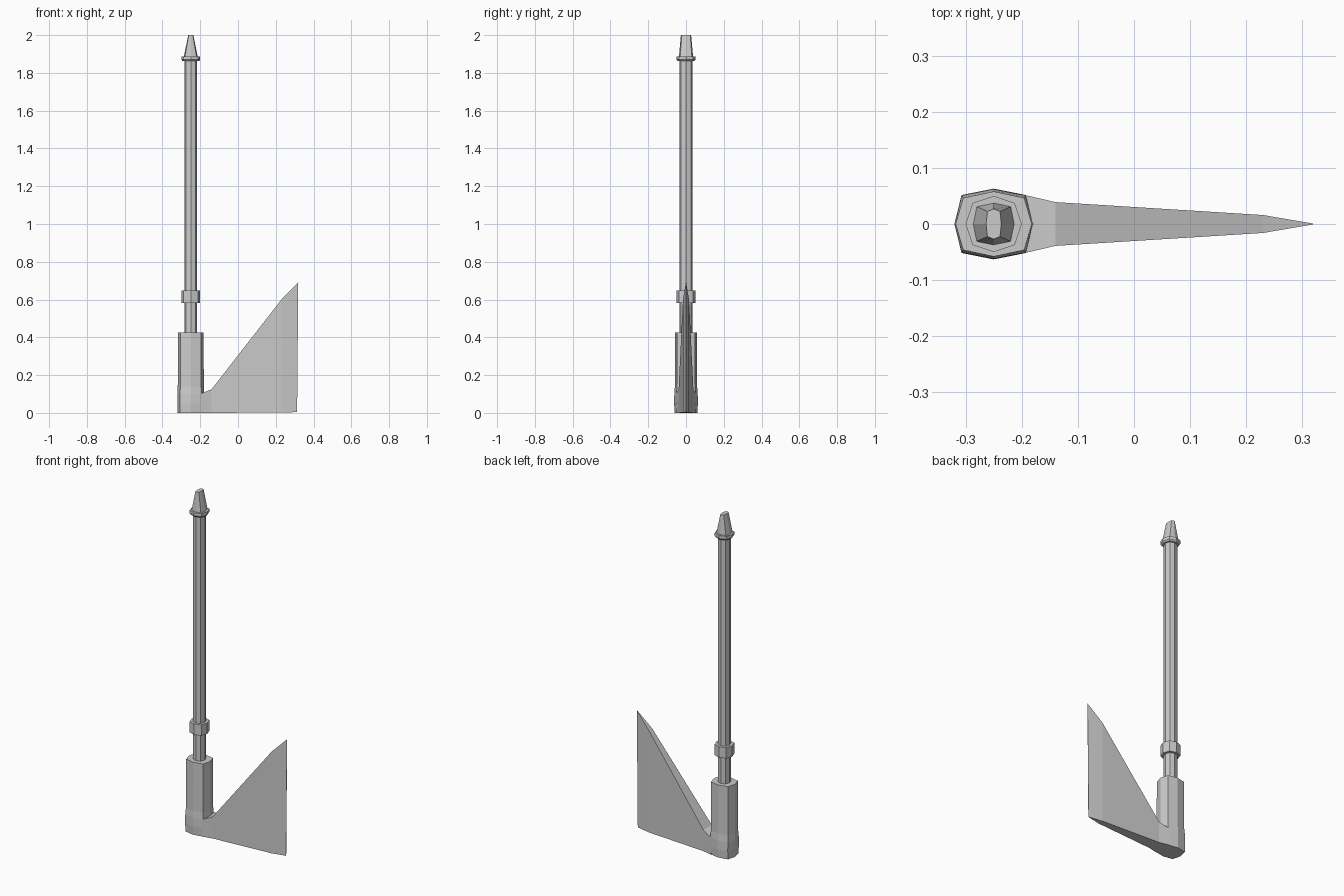
import bpy

if "Cube" in bpy.data.objects:
    bpy.data.objects.remove(bpy.data.objects["Cube"])

CX = -0.25  # axis of the shaft


def loft(name, sections):
    """Skin equal-length closed sections and cap both ends."""
    n = len(sections[0])
    verts = [p for s in sections for p in s]
    faces = [tuple(range(n))[::-1]]
    for k in range(len(sections) - 1):
        a, b = k * n, (k + 1) * n
        for i in range(n):
            j = (i + 1) % n
            faces.append((a + i, a + j, b + j, b + i))
    faces.append(tuple(range(len(verts) - n, len(verts))))
    mesh = bpy.data.meshes.new(name)
    mesh.from_pydata(verts, [], faces)
    mesh.validate()
    mesh.update()
    obj = bpy.data.objects.new(name, mesh)
    bpy.context.collection.objects.link(obj)
    return obj


def octagon(z, rx, ry, c):
    """Octagon with points on the axes; c sets how far out the corners sit."""
    unit = [(1, 0), (c, c), (0, 1), (-c, c), (-1, 0), (-c, -c), (0, -1), (c, -c)]
    return [(CX + rx * u, ry * v, z) for u, v in unit]


def post(name, rings):
    return loft(name, [octagon(*r) for r in rings])


# Handle: shaft, two collars and the flattened tip
post("shaft", [(0.40, 0.034, 0.034, 0.75), (1.87, 0.034, 0.034, 0.75)])
post("lower_collar", [(0.583, 0.05, 0.05, 0.75), (0.647, 0.05, 0.05, 0.75)])
post("upper_collar", [(1.862, 0.044, 0.044, 0.75), (1.870, 0.05, 0.05, 0.75),
                      (1.888, 0.05, 0.05, 0.75)])
post("tip", [(1.88, 0.038, 0.038, 0.83), (2.0, 0.0135, 0.027, 0.83)])

# Socket: slightly swollen foot below, straight tube above
post("socket", [(0.0, 0.07, 0.060, 0.82), (0.05, 0.07, 0.063, 0.82),
                (0.10, 0.07, 0.062, 0.82), (0.14, 0.069, 0.059, 0.80),
                (0.425, 0.068, 0.058, 0.80)])

# Blade: (bottom x, top x, bottom z, top z, half thickness)
stations = [(-0.20, -0.20, 0.0, 0.10, 0.053),
            (-0.14, -0.14, 0.0, 0.125, 0.039),
            (0.23, 0.23, 0.002, 0.60, 0.016),
            (0.313, 0.319, 0.004, 0.69, 0.0008)]
loft("blade", [[(xb, -w, zb), (xb, w, zb), (xt, w, zt), (xt, -w, zt)]
               for xb, xt, zb, zt, w in stations])
